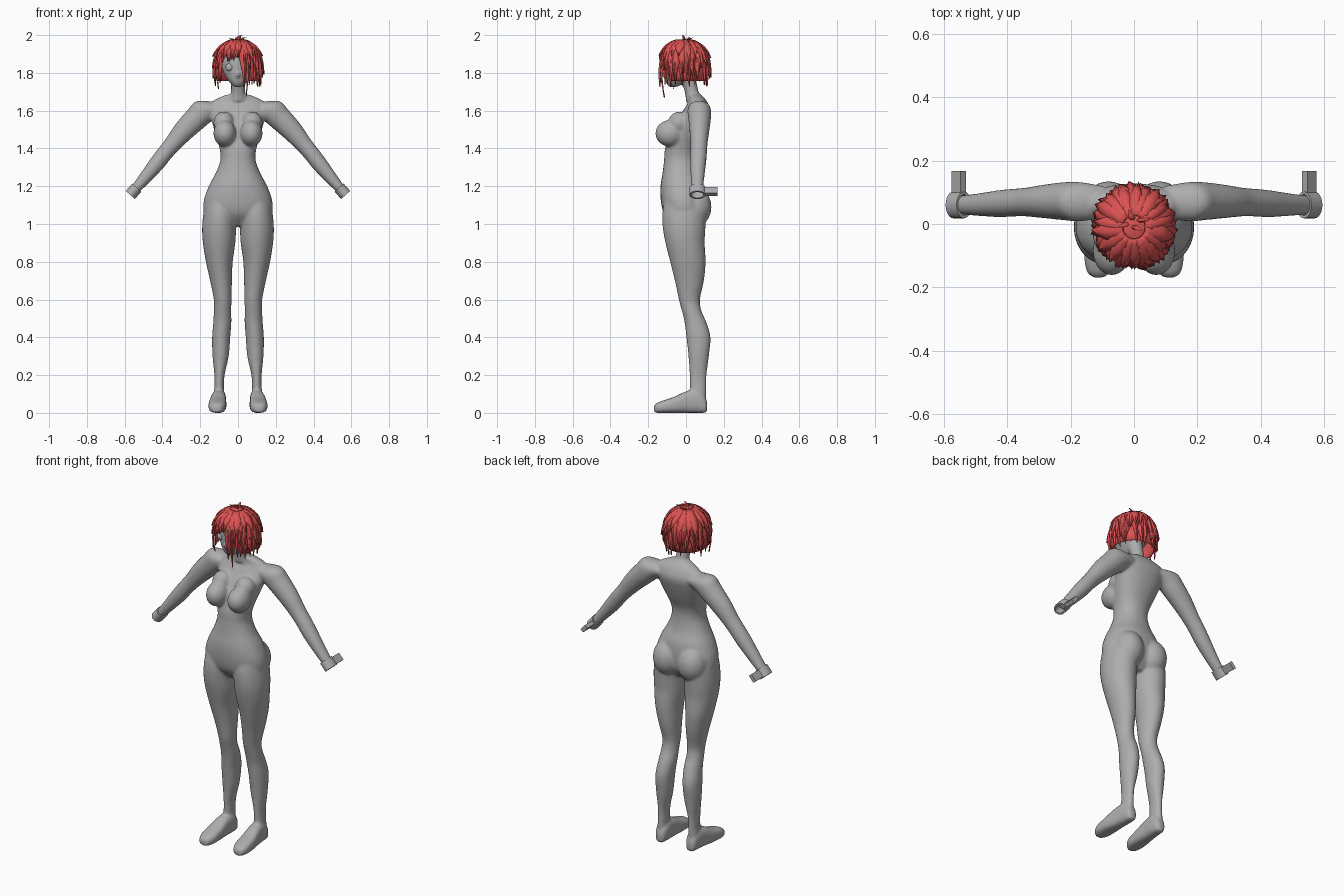
import bpy, bmesh, math, random
from mathutils import Vector, Matrix

if "Cube" in bpy.data.objects:
    bpy.data.objects.remove(bpy.data.objects["Cube"])

random.seed(4)
X, Y, Z = Vector((1, 0, 0)), Vector((0, 1, 0)), Vector((0, 0, 1))


def material(name, rgb):
    m = bpy.data.materials.new(name)
    m.diffuse_color = (*rgb, 1)
    m.use_nodes = True
    m.node_tree.nodes["Principled BSDF"].inputs["Base Color"].default_value = m.diffuse_color
    return m


GREY = material("grey", (0.42, 0.42, 0.42))
RED = material("red", (0.72, 0.085, 0.085))


def make(name, bm, mat, angle=None):
    bmesh.ops.recalc_face_normals(bm, faces=bm.faces)
    me = bpy.data.meshes.new(name)
    bm.to_mesh(me)
    bm.free()
    me.materials.append(mat)
    ob = bpy.data.objects.new(name, me)
    bpy.context.collection.objects.link(ob)
    if angle:
        bpy.ops.object.select_all(action='DESELECT')
        ob.select_set(True)
        bpy.context.view_layer.objects.active = ob
        bpy.ops.object.shade_smooth_by_angle(angle=math.radians(angle))
    return ob


def spline(rows, sub=4):
    """Catmull-Rom interpolation of section rows."""
    p = [rows[0]] + list(rows) + [rows[-1]]
    out = []
    for i in range(1, len(p) - 2):
        for k in range(sub):
            t = k / sub
            out.append([0.5 * (2 * b + (c - a) * t + (2 * a - 5 * b + 4 * c - d) * t * t
                               + (3 * b - a - 3 * c + d) * t ** 3)
                        for a, b, c, d in zip(*p[i - 1:i + 3])])
    return out + [list(rows[-1])]


def loft(bm, rows, u=X, v=Y, s=1, n=28, e=2.0, tube=False):
    """Sections (x, y, z, ru, rv) spanned by u and v; s = -1 mirrors in x."""
    rings = []
    for x, y, z, ru, rv in rows:
        ring = []
        for k in range(n):
            a = 2 * math.pi * k / n
            c, d = math.cos(a), math.sin(a)
            c = math.copysign(abs(c) ** (2 / e), c)
            d = math.copysign(abs(d) ** (2 / e), d)
            p = Vector((x, y, z)) + u * c * max(ru, .002) + v * d * max(rv, .002)
            ring.append(bm.verts.new((p.x * s, p.y, p.z)))
        rings.append(ring)
    pairs = list(zip(rings, rings[1:]))
    if tube:
        pairs.append((rings[-1], rings[0]))
    else:
        bm.faces.new(rings[0])
        bm.faces.new(rings[-1])
    for r, q in pairs:
        for k in range(n):
            j = (k + 1) % n
            bm.faces.new((r[k], r[j], q[j], q[k]))


def ball(bm, c, r):
    bmesh.ops.create_uvsphere(bm, u_segments=28, v_segments=18, radius=1,
                              matrix=Matrix.Translation(c) @ Matrix.Diagonal((*r, 1)))


# Body: overlapping lofts fused by a remesh
ARM = Vector((.664, 0, -.748))
ARM_U = Vector((.748, 0, .664))
torso = [(.99, -.005, .06, .06), (1.05, -.01, .17, .105), (1.12, -.015, .182, .118),
         (1.20, -.02, .155, .115), (1.27, -.028, .118, .096), (1.34, -.03, .093, .086),
         (1.40, -.025, .098, .086), (1.47, 0, .118, .09), (1.54, .03, .138, .085),
         (1.60, .056, .15, .072), (1.65, .062, .135, .048), (1.685, .045, .06, .035)]
neck = [(1.65, .045, .05, .045), (1.70, .03, .037, .037), (1.80, .005, .04, .042)]
head = [(1.725, -.07, .018, .02), (1.75, -.055, .045, .052), (1.79, -.035, .072, .078),
        (1.83, -.02, .087, .095), (1.87, -.01, .094, .104), (1.92, -.005, .086, .096),
        (1.96, -.005, .05, .055)]
leg = [(.09, -.01, 1.14, .08, .10), (.095, -.01, 1.06, .088, .115), (.1, -.01, .98, .09, .113),
       (.1, -.005, .90, .086, .104), (.099, .01, .80, .071, .094), (.09, .018, .70, .058, .077),
       (.081, .018, .60, .047, .056), (.082, .03, .54, .046, .052), (.083, .05, .48, .048, .058),
       (.089, .066, .40, .048, .064), (.092, .067, .30, .043, .054), (.098, .064, .20, .027, .045),
       (.1, .064, .13, .026, .043), (.104, .064, .05, .03, .042)]
foot = [(.1, .112, .03, .018, .025), (.1, .098, .045, .03, .045), (.1, .06, .06, .037, .06),
        (.104, 0, .057, .041, .057), (.108, -.06, .043, .047, .043), (.11, -.12, .033, .046, .033),
        (.112, -.155, .026, .034, .026), (.112, -.169, .02, .016, .018)]
arm = [(.10, .07, 1.615, .05, .05), (.17, .07, 1.605, .068, .062), (.22, .072, 1.56, .064, .06),
       (.29, .071, 1.49, .056, .052), (.345, .069, 1.425, .046, .045), (.387, .067, 1.375, .043, .044),
       (.43, .064, 1.32, .042, .042), (.49, .061, 1.247, .034, .036), (.545, .06, 1.182, .026, .03)]

bm = bmesh.new()
for rows, e in ((torso, 2.2), (neck, 2), (head, 2.1)):
    loft(bm, spline([(0, y, z, rx, ry) for z, y, rx, ry in rows]), e=e)
ball(bm, (0, -.118, 1.79), (.01, .014, .014))              # nose
for s in (1, -1):
    loft(bm, spline(leg), s=s)
    loft(bm, spline(foot), v=Z, s=s, e=2.7)
    loft(bm, spline(arm), u=ARM_U, s=s)
    ball(bm, (s * .07, -.085, 1.48), (.06, .077, .07))     # breast
    ball(bm, (s * .075, -.035, 1.535), (.055, .06, .06))   # upper chest
    ball(bm, (s * .08, .045, 1.09), (.085, .09, .105))     # buttock
body = make("body", bm, GREY)
mod = body.modifiers.new("fuse", 'REMESH')
mod.mode = 'VOXEL'
mod.voxel_size = .0075
mod.use_smooth_shade = True
mod = body.modifiers.new("soften", 'SMOOTH')
mod.factor = .5
mod.iterations = 6

# Eyes and wrist cuffs with their rear brackets
C = Vector((.553, .06, 1.173))
for s, side in ((1, "left"), (-1, "right")):
    bm = bmesh.new()
    ball(bm, (s * .045, -.1, 1.83), (.021, .012, .02))
    make(side + "_eye", bm, GREY, 40)

    bm = bmesh.new()
    rows = [(*(C + ARM * d), .032 - w, .042 - w)
            for d, w in ((-.026, 0), (.026, 0), (.026, .009), (-.026, .009))]
    loft(bm, rows, u=ARM_U, s=s, tube=True)
    make(side + "_cuff", bm, GREY, 30)

    bm = bmesh.new()
    rot = Matrix((ARM_U, Y, -ARM)).transposed().to_4x4()
    bmesh.ops.create_cube(bm, size=1, matrix=Matrix.Translation(C + Y * .0725) @ rot
                          @ Matrix.Diagonal((.022, .069, .044, 1)))
    for v in bm.verts:
        v.co.x *= s
    make(side + "_bracket", bm, GREY)

# Hair: a cap plus layers of tapered strands
PROFILE = [(1.985, 0), (1.97, .05), (1.945, .085), (1.91, .109), (1.86, .121),
           (1.80, .123), (1.74, .116), (1.60, .09)]


def radius(z):
    for (za, ra), (zb, rb) in zip(PROFILE, PROFILE[1:]):
        if z >= zb:
            return ra + (rb - ra) * min(1, max(0, (za - z) / (za - zb)))
    return PROFILE[-1][1]


def on_hair(deg, r, z):
    """Point at an angle from the face centre, positive towards +x."""
    a = math.radians(deg)
    return (r * math.sin(a), -.01 - r * 1.05 * math.cos(a), z)


bm = bmesh.new()
levels = [1.98, 1.965, 1.945, 1.92, 1.89, 1.85, 1.80, 1.76]
N = 36
rings = [[bm.verts.new(on_hair(k * 10 - 180, radius(z) * .965, z - .003)) for k in range(N)]
         for z in levels]
bm.faces.new(rings[0])
for i in range(len(levels) - 1):
    for k in range(N):
        if levels[i] < 1.9 and abs(k * 10 - 175) < 55:     # opening for the face
            continue
        j = (k + 1) % N
        bm.faces.new((rings[i][k], rings[i][j], rings[i + 1][j], rings[i + 1][k]))
make("hair_cap", bm, RED, 60).modifiers.new("thick", 'SOLIDIFY').thickness = .004


def strand(bm, deg, width, z0, z1, lift, flare, twist):
    last = None
    n = 8
    for i in range(n + 1):
        t = i / n
        z = z0 + (z1 - z0) * t ** 1.5
        r = radius(z) + lift + flare * t * t
        w = width * (1 if t < .5 else 1.06 - 2 * (t - .5))
        half = min(30, math.degrees(w / max(r, .02)))
        a = deg + twist * t * t
        row = [bm.verts.new(on_hair(a + k * half, r + (.005 if k == 0 else 0), z))
               for k in (-1, 0, 1)]
        if last:
            for k in (0, 1):
                bm.faces.new((last[k], last[k + 1], row[k + 1], row[k]))
        last = row


bm = bmesh.new()
# count, half width, start, lowest end, highest end, lift
for count, width, z0, lo, hi, lift in ((30, .024, 1.95, 1.725, 1.775, .001),
                                       (26, .022, 1.965, 1.77, 1.83, .005),
                                       (18, .022, 1.977, 1.83, 1.89, .008)):
    for i in range(count):
        d = (i + random.uniform(-.25, .25)) * 360 / count - 180
        end = random.uniform(lo, hi)
        if -46 < d < 10:                                   # short fringe above the open eye
            end = max(end, random.uniform(1.855, 1.885))
        strand(bm, d, width * random.uniform(.8, 1.15), z0, end, lift,
               random.uniform(-.004, .01), random.uniform(-10, 10) if abs(d) > 60 else 0)
strand(bm, 24, .012, 1.94, 1.67, .004, 0, 0)               # long front locks
strand(bm, 17, .02, 1.95, 1.75, .004, 0, 0)
strand(bm, -62, .014, 1.94, 1.715, .004, 0, 0)
make("hair_strands", bm, RED, 35).modifiers.new("thick", 'SOLIDIFY').thickness = .003

# Loose wisps on the crown
bm = bmesh.new()
for x, y, dx, dy, top in ((-.02, 0, -.03, -.01, 1.985), (.0, -.01, .025, -.01, 2.0),
                          (.015, .01, .035, .01, 1.99), (-.005, .015, -.01, .03, 1.988)):
    loft(bm, spline([(x, y, 1.965, .012, .008), (x + dx * .3, y + dy * .3, top - .006, .009, .006),
                     (x + dx, y + dy, top, .002, .002)]), n=6)
make("crown_wisps", bm, RED, 35)
